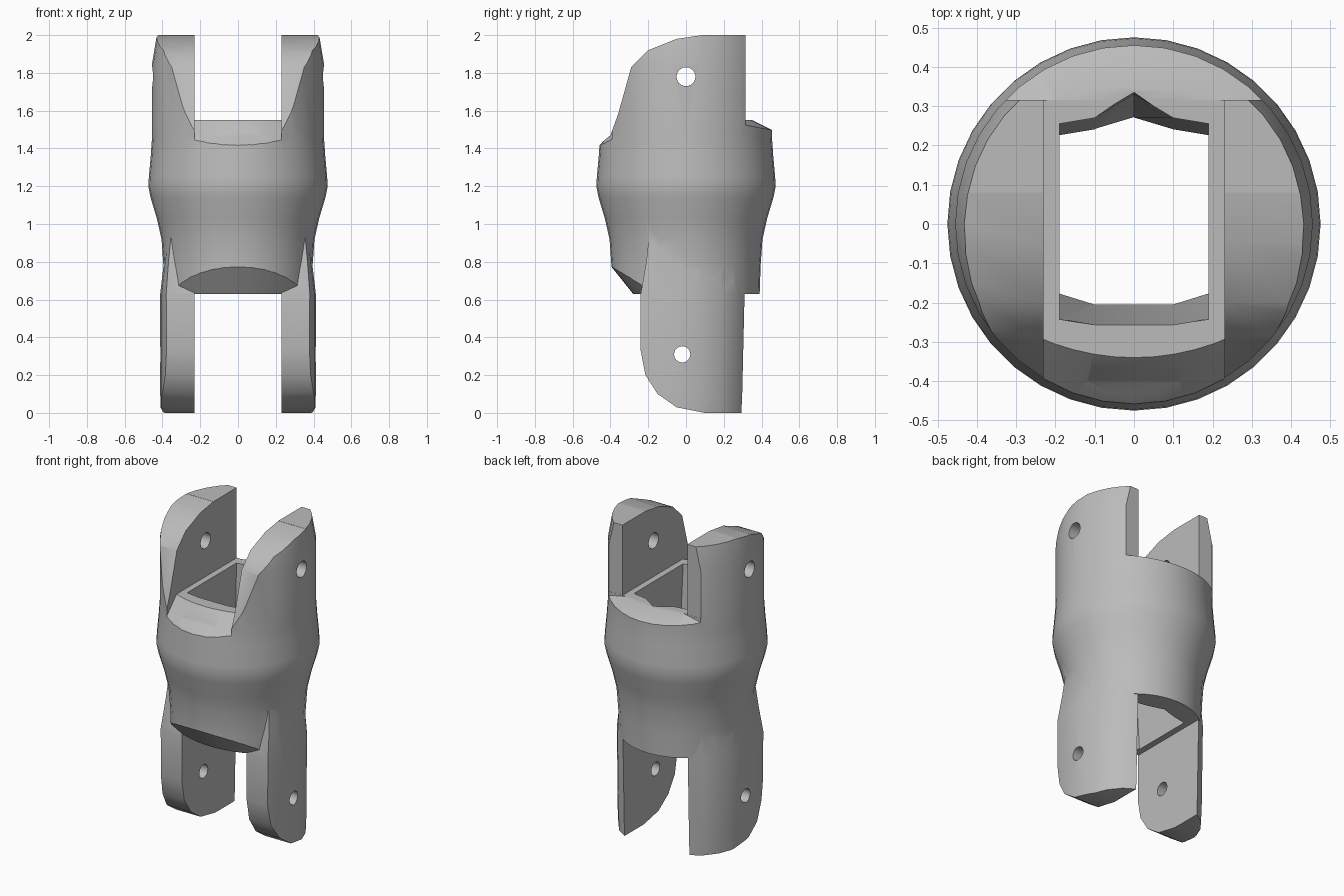
import bpy, bmesh, math
from mathutils import Vector

old = bpy.data.objects.get("Cube")
if old:
    bpy.data.objects.remove(old, do_unlink=True)

grey = bpy.data.materials.new("plain_grey")
grey.use_nodes = True
grey.diffuse_color = (0.5, 0.5, 0.5, 1)
grey.node_tree.nodes["Principled BSDF"].inputs["Base Color"].default_value = (0.5, 0.5, 0.5, 1)


def loft(name, rings):
    """Closed solid through matching rings of 3D points."""
    bm = bmesh.new()
    rows = [[bm.verts.new(p) for p in ring] for ring in rings]
    n = len(rows[0])
    for a, b in zip(rows, rows[1:]):
        for i in range(n):
            j = (i + 1) % n
            bm.faces.new((a[i], a[j], b[j], b[i]))
    bm.faces.new(rows[0][::-1])
    bm.faces.new(rows[-1])
    bmesh.ops.recalc_face_normals(bm, faces=bm.faces)
    mesh = bpy.data.meshes.new(name)
    bm.to_mesh(mesh)
    bm.free()
    mesh.materials.append(grey)
    obj = bpy.data.objects.new(name, mesh)
    bpy.context.collection.objects.link(obj)
    return obj


def circle(r, z, cy=0, n=36):
    return [(r * math.sin(math.tau * i / n), cy + r * math.cos(math.tau * i / n), z) for i in range(n)]


def side_extrude(name, outline, x0, x1):
    return loft(name, [[(x, y, z) for y, z in outline] for x in (x0, x1)])


def box(name, lo, hi):
    return side_extrude(name, [(lo[1], lo[2]), (hi[1], lo[2]), (hi[1], hi[2]), (lo[1], hi[2])], lo[0], hi[0])


def bake(obj):
    graph = bpy.context.evaluated_depsgraph_get()
    mesh = bpy.data.meshes.new_from_object(obj.evaluated_get(graph))
    obj.modifiers.clear()
    obj.data = mesh


def combine(obj, tool, operation):
    mod = obj.modifiers.new(operation, "BOOLEAN")
    mod.operation, mod.object, mod.solver = operation, tool, "EXACT"
    bake(obj)
    bpy.data.objects.remove(tool, do_unlink=True)


def cone_chamfer(target, lo, hi, cy, low, high):
    """Trim target inside a box to a wide cone given by two (radius, z) pairs."""
    cutter = box("chamfer_cutter", lo, hi)
    a, b = Vector(low), Vector(high)
    ends = [a + (a - b) * 0.4, b + (b - a) * 0.4]
    cone = loft("chamfer_cone", [circle(r, z, cy, 72) for r, z in ends])
    combine(cutter, cone, "DIFFERENCE")
    combine(target, cutter, "DIFFERENCE")


# Round body with bulged waist, tall enough for the upper prongs
profile = [(.39, .63), (.395, .78), (.405, .92), (.43, 1.03), (.463, 1.14), (.475, 1.2),
           (.472, 1.25), (.462, 1.36), (.455, 1.46), (.455, 1.85), (.43, 2.0)]
coupling = loft("fork_coupling", [circle(r, z) for r, z in profile])

# Rounded front edge of the upper prongs and their flat back
upper_front = [(-.7, 1.425), (-.454, 1.425), (-.40, 1.47), (-.36, 1.58), (-.29, 1.83), (-.2, 1.92),
               (-.05, 1.98), (.08, 1.999), (.08, 2.1), (-.7, 2.1)]
combine(coupling, side_extrude("front_cutter", upper_front, -.7, .7), "DIFFERENCE")
combine(coupling, box("back_cutter", (-.7, .315, 1.55), (.7, .7, 2.1)), "DIFFERENCE")

# Sloped rims at the ends of the slots
cone_chamfer(coupling, (-.23, -.7, 1.4), (.23, -.1, 1.57), .26, (.715, 1.42), (.6, 1.55))
cone_chamfer(coupling, (-.7, .316, 1.48), (.7, .7, 1.57), -.26, (.71, 1.5), (.61, 1.55))
cone_chamfer(coupling, (-.7, -.7, .6), (.7, -.1, .8), .32, (.6, .63), (.72, .78))

# Upper slot between the prongs
combine(coupling, box("upper_slot", (-.23, -.7, 1.55), (.23, .7, 2.1)), "DIFFERENCE")

# Lower prongs: side outline trimmed by a curved plan, then mirrored
outline = [(-.19, 1.0), (-.21, .8), (-.24, .63), (-.24, .33), (-.215, .2), (-.15, .1),
           (-.05, .03), (.1, 0), (.4, 0), (.4, 1.0)]
plan = [(.1, .31), (.23, .31), (.3, .265), (.36, .185), (.4, .08), (.412, -.03),
        (.405, -.14), (.38, -.24), (.36, -.3), (.1, -.3)]
prongs = side_extrude("lower_prongs", outline, .23, .6)
trim = loft("plan_trim", [[(x * s, y * t, z) for x, y in plan]
                          for z, s, t in ((-.1, .98, .94), (.1, 1, .96), (.63, 1, 1), (1.05, .88, .95))])
combine(prongs, trim, "INTERSECT")
mirror = prongs.modifiers.new("mirror", "MIRROR")
mirror.use_mirror_merge = False
bake(prongs)
combine(coupling, prongs, "UNION")

# Central opening with a pointed notch at the back
half_back = [(.19, .255), (.1, .27)]


def opening(z, front, mid, shift, tip):
    right = [(.19, front), (.19, .255 - shift), (.1, .27 - shift)]
    left = [(-x, y) for x, y in reversed(right)]
    return [(x, y, z) for x, y in right + [(0, tip)] + left + [(-.1, mid), (.1, mid)]]


combine(coupling, loft("central_opening", [opening(1.6, -.245, -.258, 0, .34),
                                           opening(1.5, -.24, -.255, 0, .33),
                                           opening(.6, -.175, -.203, .03, .27)]), "DIFFERENCE")

# Cross pin holes through both pairs of prongs
for y, z, r in ((0, 1.78, .05), (-.02, .31, .043)):
    ring = [(y + r * math.cos(math.tau * i / 24), z + r * math.sin(math.tau * i / 24)) for i in range(24)]
    combine(coupling, side_extrude("pin_hole", ring, -.7, .7), "DIFFERENCE")

# Smooth shading with sharp cut edges
bpy.ops.object.select_all(action="DESELECT")
coupling.select_set(True)
bpy.context.view_layer.objects.active = coupling
bpy.ops.object.shade_smooth_by_angle(angle=math.radians(30))
